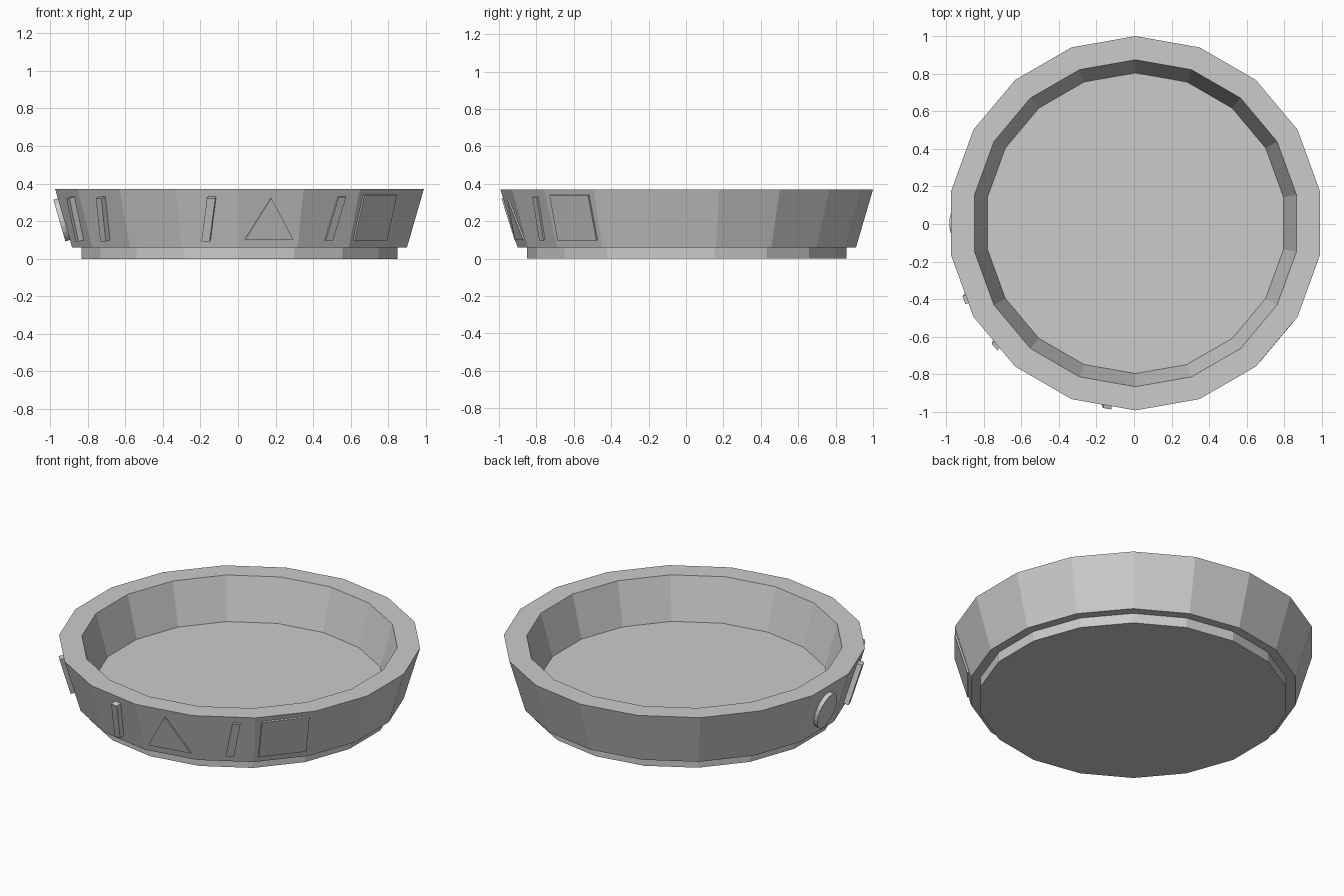
import bpy, bmesh
from math import sin, cos, pi, radians
from mathutils import Vector, Matrix

if "Cube" in bpy.data.objects:
    bpy.data.objects.remove(bpy.data.objects["Cube"])

SIDES = 18
CX, CY = 0.008, 0.004
C10 = cos(radians(10))          # corner radius -> flat distance
R_LOW, Z_LOW, R_TOP, Z_TOP = 0.905, 0.06, 0.996, 0.37


def make_object(name, bm):
    bmesh.ops.recalc_face_normals(bm, faces=bm.faces[:])
    mesh = bpy.data.meshes.new(name)
    bm.to_mesh(mesh)
    bm.free()
    obj = bpy.data.objects.new(name, mesh)
    bpy.context.collection.objects.link(obj)
    return obj


def make_dish(name, profile):
    """Faceted solid from a (radius, z) profile, closed at both ends."""
    bm = bmesh.new()
    rings = []
    for r, z in profile:
        rings.append([bm.verts.new((CX + r * cos(pi / 2 + 2 * pi * i / SIDES),
                                    CY + r * sin(pi / 2 + 2 * pi * i / SIDES), z))
                      for i in range(SIDES)])
    for a, b in zip(rings, rings[1:]):
        for i in range(SIDES):
            j = (i + 1) % SIDES
            bm.faces.new((a[i], a[j], b[j], b[i]))
    bm.faces.new(rings[0][::-1])
    bm.faces.new(rings[-1])
    return make_object(name, bm)


def make_relief(name, angle, outline, z, height, shift=0.0):
    """Raised flat shape lying on the sloped wall facet at the given angle."""
    a = radians(angle)
    slope = (R_TOP - R_LOW) * C10 / (Z_TOP - Z_LOW)
    n = Vector((cos(a), sin(a), -slope)).normalized()
    u = Vector((-sin(a), cos(a), 0))
    v = n.cross(u)
    d = R_LOW * C10 + slope * (z - Z_LOW)
    origin = Vector((CX + d * cos(a), CY + d * sin(a), z)) + u * shift
    bm = bmesh.new()
    low, high = [[bm.verts.new(origin + u * x + v * y + n * h) for x, y in outline]
                 for h in (-0.01, height)]
    bm.faces.new(low)
    bm.faces.new(high)
    for i in range(len(outline)):
        j = (i + 1) % len(outline)
        bm.faces.new((low[i], low[j], high[j], high[i]))
    return make_object(name, bm)


# Bowl with a recessed foot, flared wall, flat rim and flat inner floor
make_dish("dish", [(0.853, 0), (0.853, Z_LOW), (R_LOW, Z_LOW), (R_TOP, Z_TOP),
                   (0.87, Z_TOP), (0.80, 0.12)])

# Square and triangular raised panels
make_relief("square_panel", -40, [(-0.135, -0.125), (0.135, -0.125),
                                  (0.135, 0.125), (-0.135, 0.125)], 0.22, 0.01)
make_relief("triangle_panel", -80, [(-0.13, -0.115), (0.13, -0.115), (0, 0.115)],
            0.215, 0.008)

# Plain slanted raised bars between the panels
bar = [(-0.042, -0.12), (0.003, -0.12), (0.045, 0.12), (0.0, 0.12)]
for i, (angle, height, shift) in enumerate([(-58, 0.01, 0.0), (-100, 0.03, 0.0),
                                            (-140, 0.03, 0.0), (-160, 0.03, 0.05)]):
    if angle == -58:
        angle, shift = -60, 0.045
    make_relief(f"bar_{i + 1}", angle, bar, 0.215, height, shift)

# Round raised boss on the left side
disc = [(0.085 * cos(2 * pi * i / 20), 0.115 * sin(2 * pi * i / 20)) for i in range(20)]
make_relief("round_boss", 180, disc, 0.21, 0.025)
